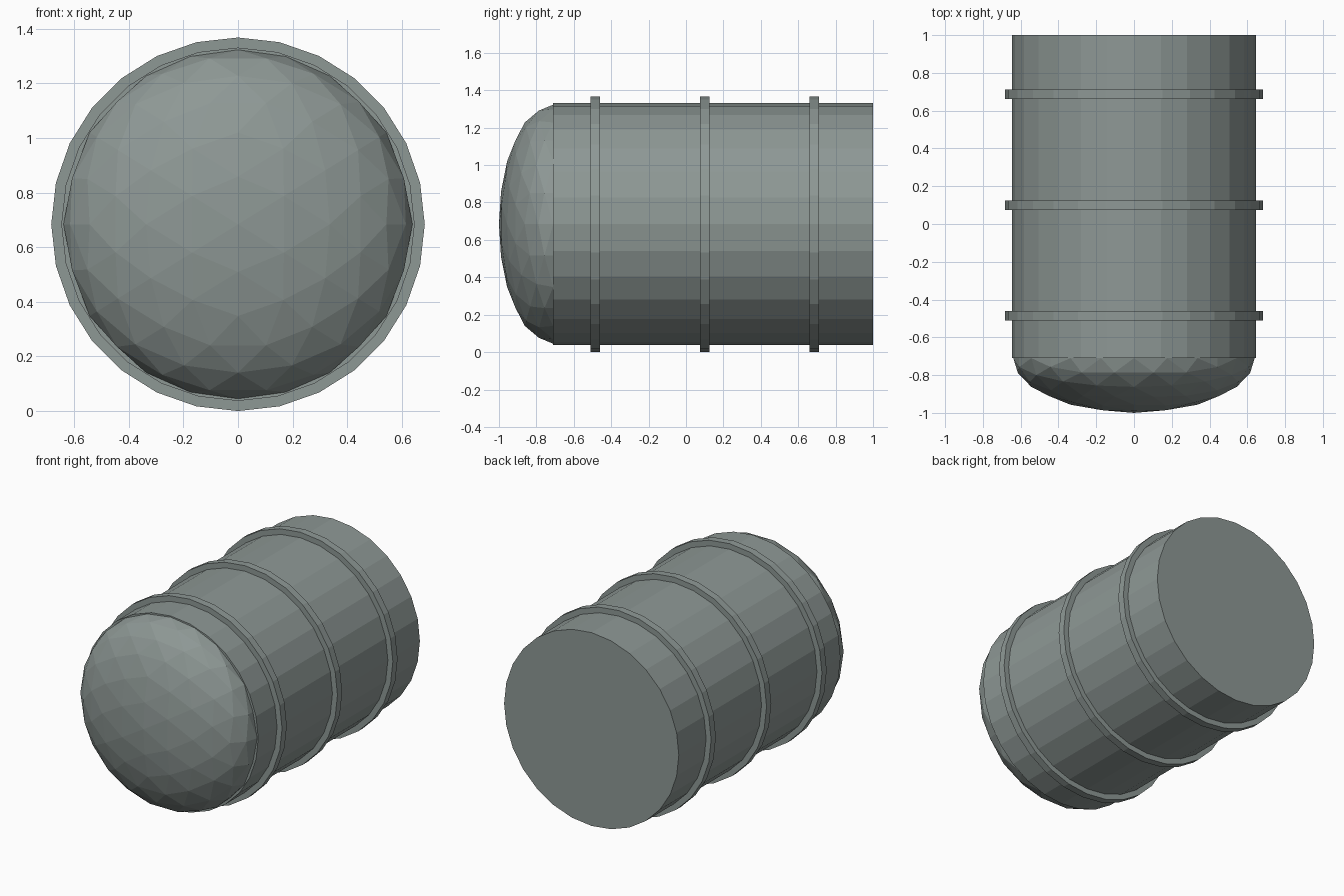
import bpy, bmesh, math
from mathutils import Matrix, Vector

if "Cube" in bpy.data.objects:
    bpy.data.objects.remove(bpy.data.objects["Cube"])

CZ = 0.684      # height of the long axis
SIDES = 28

mat = bpy.data.materials.new("grey_green_metal")
mat.diffuse_color = (0.27, 0.314, 0.301, 1.0)
mat.use_nodes = True
mat.node_tree.nodes["Principled BSDF"].inputs["Base Color"].default_value = mat.diffuse_color


def finish(name, bm):
    bmesh.ops.recalc_face_normals(bm, faces=bm.faces)
    mesh = bpy.data.meshes.new(name)
    bm.to_mesh(mesh)
    bm.free()
    mesh.materials.append(mat)
    obj = bpy.data.objects.new(name, mesh)
    bpy.context.collection.objects.link(obj)
    return obj


def drum(name, radius, y0, y1):
    """Closed flat-sided cylinder lying along y."""
    bm = bmesh.new()
    bmesh.ops.create_cone(bm, cap_ends=True, segments=SIDES,
                          radius1=radius, radius2=radius, depth=y1 - y0)
    place = Matrix.Translation((0, (y0 + y1) / 2, CZ)) @ Matrix.Rotation(math.pi / 2, 4, 'X')
    bmesh.ops.transform(bm, matrix=place, verts=bm.verts)
    return finish(name, bm)


# Main tank body
drum("tank_body", 0.647, -0.71, 1.0)

# Three raised hoops
for i, y in enumerate((-0.486, 0.1, 0.686)):
    drum(f"hoop_{i + 1}", 0.684, y - 0.025, y + 0.025)

# Faceted front dome: icosahedron turned edge-up, split twice, squashed along y
bm = bmesh.new()
bmesh.ops.create_icosphere(bm, subdivisions=1, radius=1.0)
turn = Matrix.Rotation(-math.atan(2 / (1 + math.sqrt(5))), 4, 'Y')
bmesh.ops.transform(bm, matrix=turn, verts=bm.verts)
for _ in range(2):
    bmesh.ops.subdivide_edges(bm, edges=bm.edges[:], cuts=1, use_grid_fill=True)
    for v in bm.verts:
        v.co.normalize()
# drop the half hidden inside the tank
bmesh.ops.bisect_plane(bm, geom=bm.verts[:] + bm.edges[:] + bm.faces[:],
                       plane_co=(0, 0.1, 0), plane_no=(0, 1, 0), clear_outer=True)
squash = Matrix.Translation((0, -0.71, CZ)) @ Matrix.Diagonal((0.639, 0.29, 0.639, 1))
bmesh.ops.transform(bm, matrix=squash, verts=bm.verts)
finish("front_dome", bm)
